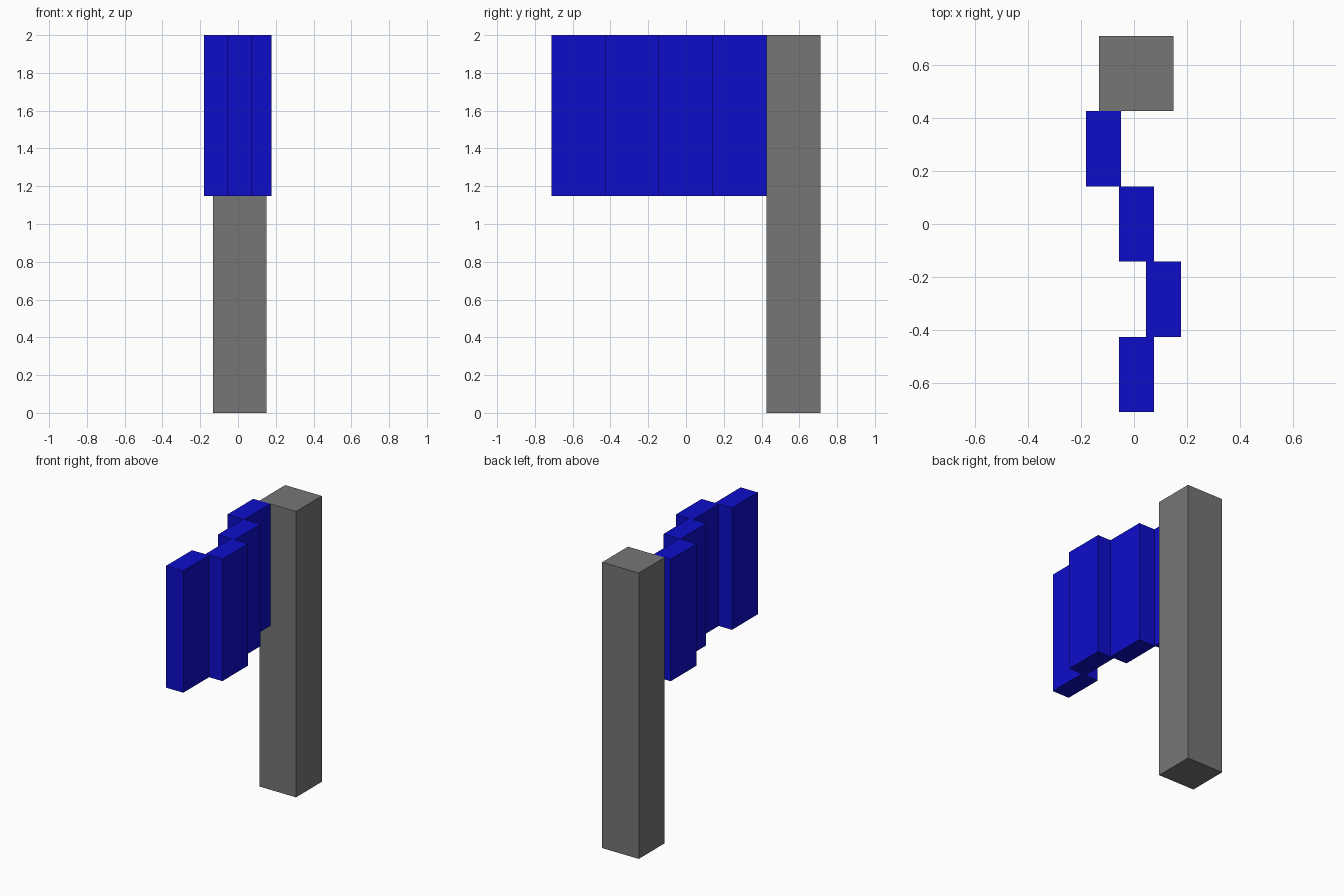
import bpy

cube = bpy.data.objects.get("Cube")
if cube:
    bpy.data.objects.remove(cube, do_unlink=True)


def make_material(name, color):
    mat = bpy.data.materials.new(name)
    mat.use_nodes = True
    mat.diffuse_color = color
    mat.node_tree.nodes["Principled BSDF"].inputs["Base Color"].default_value = color
    return mat


def box(name, low, high, mat):
    """Axis-aligned box between two corners."""
    center = [(a + b) / 2 for a, b in zip(low, high)]
    bpy.ops.mesh.primitive_cube_add(size=1, location=center)
    obj = bpy.context.object
    obj.name = name
    obj.scale = [b - a for a, b in zip(low, high)]
    bpy.ops.object.transform_apply(location=False, rotation=False, scale=True)
    obj.data.materials.append(mat)
    return obj


grey = make_material("grey", (0.18, 0.18, 0.18, 1))
blue = make_material("blue", (0.004, 0.004, 0.59, 1))

HALF_Y = 0.712
STEP = 2 * HALF_Y / 5      # depth of the pole and of each flag panel
PANEL_WIDTH = 0.132
FLAG_BOTTOM = 1.147

# Square pole at the back
box("pole", (-0.133, HALF_Y - STEP, 0), (0.15, HALF_Y, 2), grey)

# Staggered flag panels, from the free end back to the pole
for i, x in enumerate((-0.057, 0.046, -0.057, -0.181)):
    y = -HALF_Y + i * STEP
    box(f"flag_panel_{i + 1}", (x, y, FLAG_BOTTOM),
        (x + PANEL_WIDTH, y + STEP, 2), blue)
